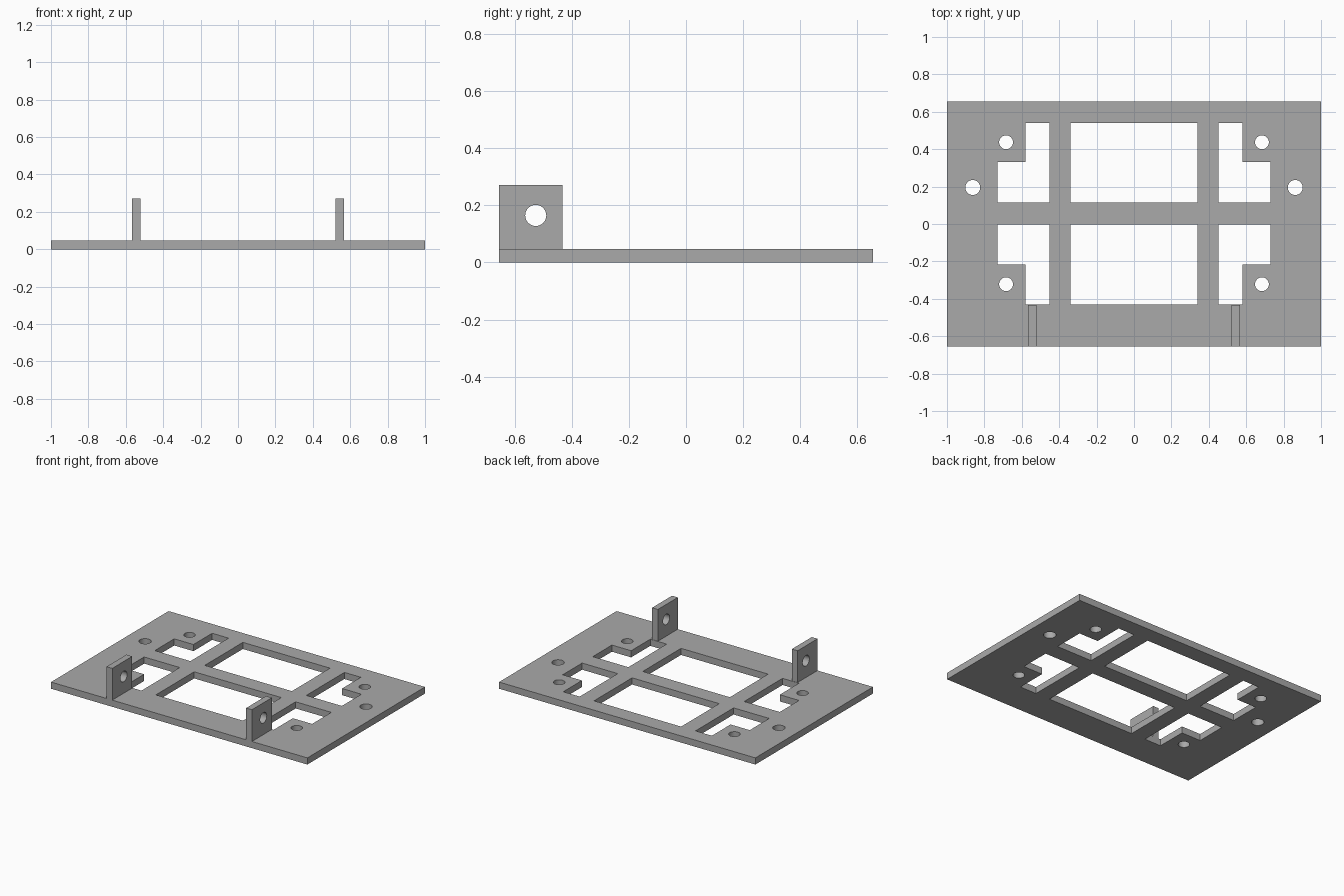
import bpy
import bmesh
from math import cos, sin, pi, radians

if "Cube" in bpy.data.objects:
    bpy.data.objects.remove(bpy.data.objects["Cube"], do_unlink=True)

# One plain grey for the whole bracket
grey = bpy.data.materials.new("plain_grey")
grey.use_nodes = True
colour = (0.4, 0.4, 0.4, 1)
grey.diffuse_color = colour
grey.node_tree.nodes["Principled BSDF"].inputs["Base Color"].default_value = colour


def rect(x0, y0, x1, y1):
    return [(x0, y0), (x1, y0), (x1, y1), (x0, y1)]


def circle(x, y, r, n=32):
    return [(x + r * cos(2 * pi * i / n), y + r * sin(2 * pi * i / n)) for i in range(n)]


def sheet(name, loops, thickness, location, rotation=(0, 0, 0)):
    """Extrude an outline with holes, centred on its own plane."""
    curve = bpy.data.curves.new(name + "_outline", "CURVE")
    curve.dimensions = "2D"
    curve.fill_mode = "BOTH"
    curve.extrude = thickness / 2
    for loop in loops:
        spline = curve.splines.new("POLY")
        spline.points.add(len(loop) - 1)
        for point, (x, y) in zip(spline.points, loop):
            point.co = (x, y, 0, 1)
        spline.use_cyclic_u = True
    source = bpy.data.objects.new(name + "_source", curve)
    mesh = bpy.data.meshes.new_from_object(source)
    bpy.data.objects.remove(source)
    bpy.data.curves.remove(curve)

    # Weld the caps to the walls
    bm = bmesh.new()
    bm.from_mesh(mesh)
    bmesh.ops.remove_doubles(bm, verts=bm.verts, dist=0.0001)
    bmesh.ops.recalc_face_normals(bm, faces=bm.faces)
    bm.to_mesh(mesh)
    bm.free()

    mesh.name = name
    mesh.materials.clear()
    mesh.materials.append(grey)
    obj = bpy.data.objects.new(name, mesh)
    obj.location = location
    obj.rotation_euler = rotation
    bpy.context.collection.objects.link(obj)
    bpy.ops.object.select_all(action="DESELECT")
    obj.select_set(True)
    bpy.context.view_layer.objects.active = obj
    bpy.ops.object.shade_smooth_by_angle(angle=radians(30))
    return obj


# Base plate: outer edge and two large centre windows
depth, thick = 0.655, 0.047
loops = [rect(-1, -depth, 1, depth),
         rect(-0.34, 0.115, 0.34, 0.54),
         rect(-0.34, -0.43, 0.34, -0.003)]

# Stepped side windows and screw holes, mirrored left and right
for s in (-1, 1):
    for inner, step, end in ((0.115, 0.332, 0.54), (-0.003, -0.217, -0.43)):
        loops.append([(s * x, y) for x, y in (
            (0.452, inner), (0.73, inner), (0.73, step),
            (0.58, step), (0.58, end), (0.452, end))])
    loops += [circle(s * 0.684, 0.437, 0.037),
              circle(s * 0.862, 0.195, 0.04),
              circle(s * 0.684, -0.322, 0.037)]
sheet("base_plate", loops, thick, (0, 0, thick / 2))

# Upright lugs with a cross hole, standing at the front edge
for side, s in (("right", -1), ("left", 1)):
    lug = [rect(-depth, thick, -0.433, 0.271), circle(-0.527, 0.165, 0.037)]
    sheet(side + "_lug", lug, 0.045, (s * 0.545, 0, 0), (pi / 2, 0, pi / 2))
